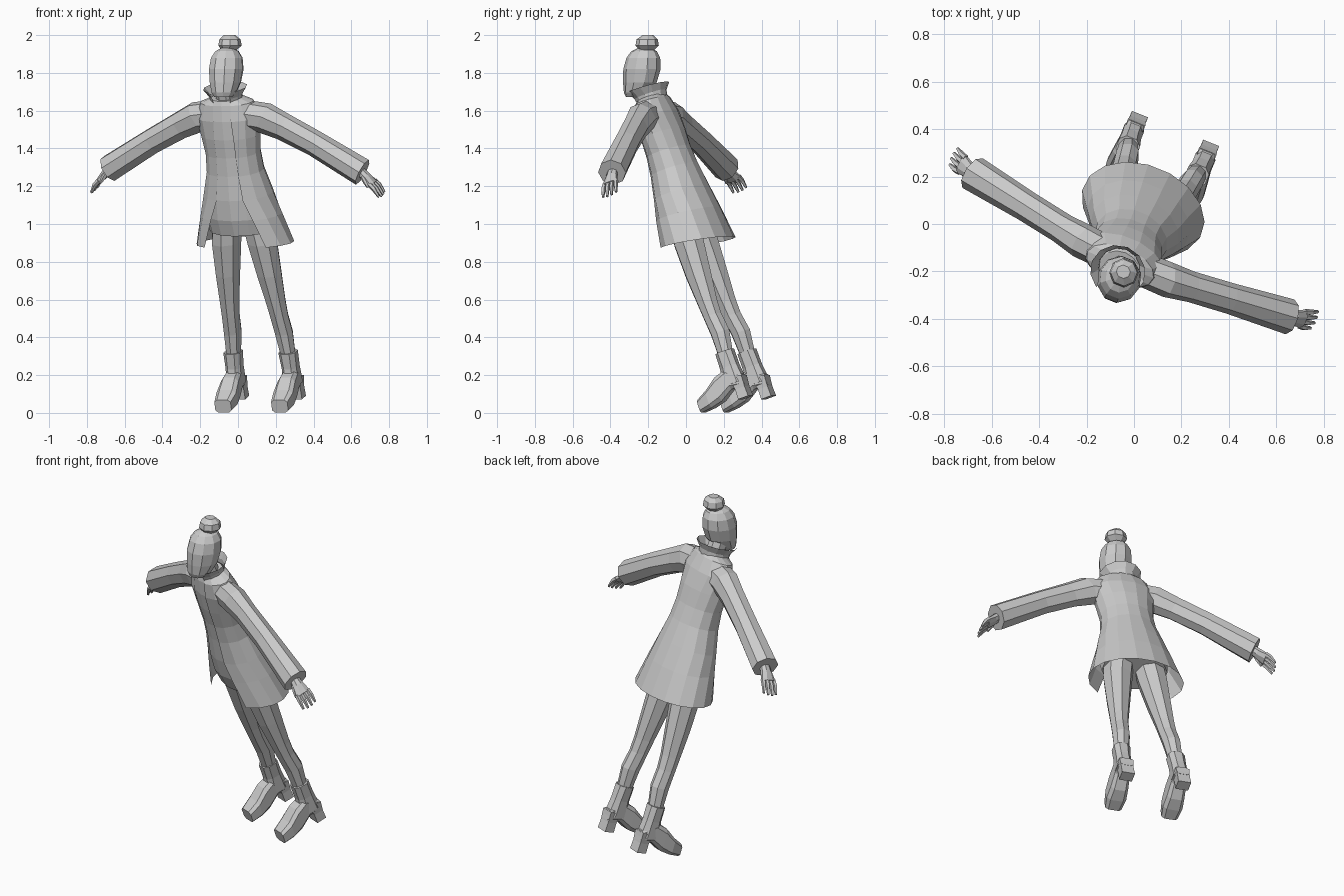
import bpy, bmesh
from math import sin, cos, asin, pi, radians, copysign
from mathutils import Vector, Matrix

if "Cube" in bpy.data.objects:
    bpy.data.objects.remove(bpy.data.objects["Cube"])

grey = bpy.data.materials.new("plain grey")
grey.use_nodes = True
grey.diffuse_color = (0.6, 0.6, 0.6, 1)
grey.node_tree.nodes["Principled BSDF"].inputs["Base Color"].default_value = (0.6, 0.6, 0.6, 1)

# Body frame: turned sideways and leaning forward; the arms twist a little further
TURN = Matrix.Rotation(radians(-22), 4, 'Z')
LEAN = TURN @ Matrix.Rotation(radians(19), 4, 'X')
BODY = Matrix.Translation((-0.06, -0.18, 1.66)) @ LEAN @ Matrix.Translation((0, 0, -1.673))
ARMS = BODY @ Matrix.Translation((0.012, 0, 0)) @ Matrix.Rotation(radians(-2.5), 4, 'Z')
X, Y, Z = Vector((1, 0, 0)), Vector((0, 1, 0)), Vector((0, 0, 1))


def finish(name, bm, frame=BODY, mirror=False):
    bmesh.ops.recalc_face_normals(bm, faces=bm.faces)
    mesh = bpy.data.meshes.new(name)
    bm.to_mesh(mesh)
    bm.free()
    mesh.materials.append(grey)
    obj = bpy.data.objects.new(name, mesh)
    bpy.context.collection.objects.link(obj)
    obj.matrix_world = frame
    if mirror:
        obj.modifiers.new("Mirror", 'MIRROR')
    return obj


def bridge(bm, rows, closed=True):
    """Join rows of points with quads."""
    grid = [[bm.verts.new(p) for p in row] for row in rows]
    n = len(grid[0])
    for low, high in zip(grid, grid[1:]):
        for i in range(n if closed else n - 1):
            j = (i + 1) % n
            bm.faces.new((low[i], low[j], high[j], high[i]))
    return grid


def tube(bm, rings, side=X, along=Z, n=8, phase=0.5, power=1.0):
    """Capped tube; each ring is (centre, half width, half depth). Low power is boxy."""
    side = side.normalized()
    other = along.cross(side).normalized()
    angles = [2 * pi * (i + phase) / n for i in range(n)]
    shape = [[copysign(abs(v) ** power, v) for v in (cos(t), sin(t))] for t in angles]
    rows = [[Vector(centre) + side * a * u + other * b * v for u, v in shape]
            for centre, a, b in rings]
    grid = bridge(bm, rows)
    bm.faces.new(grid[0])
    bm.faces.new(grid[-1])


def part(name, rings, frame=BODY, mirror=False, **options):
    bm = bmesh.new()
    tube(bm, rings, **options)
    return finish(name, bm, frame, mirror)


def open_wrap(name, rows, n=14):
    """Open-fronted sheet; rows are (height, half width, half depth, half gap, slope)."""
    points = []
    for z, a, b, gap, slope in rows:
        start = asin(gap / a)
        row = []
        for i in range(n):
            t = start + (2 * pi - 2 * start) * i / (n - 1)
            y = -b * cos(t)
            row.append((a * sin(t), y, z - slope * y))
        points.append(row)
    bm = bmesh.new()
    bridge(bm, points, closed=False)
    return finish(name, bm)


# Coat, collar and the dress showing in the opening
coat_rows = [
    (1.685, 0.09, 0.075, 0.045, 0), (1.662, 0.15, 0.085, 0.05, 0),
    (1.58, 0.185, 0.105, 0.05, 0), (1.48, 0.165, 0.115, 0.055, 0),
    (1.38, 0.152, 0.117, 0.055, 0), (1.28, 0.158, 0.127, 0.06, 0),
    (1.15, 0.193, 0.147, 0.075, 0), (1.03, 0.225, 0.167, 0.12, 0.08),
    (0.87, 0.27, 0.187, 0.175, 0.15)]
open_wrap("coat", coat_rows)
open_wrap("collar", [(1.66, 0.085, 0.08, 0.045, 0), (1.70, 0.09, 0.09, 0.05, 0),
                     (1.74, 0.118, 0.115, 0.06, 0.05)], n=11)
dress = [((0, 0, z), a * 0.95, b * 0.95) for z, a, b, gap, slope in coat_rows[:7]]
part("dress", dress + [((0, 0, 1.04), 0.195, 0.145), ((0, 0, 0.95), 0.185, 0.13)], n=14)

# Neck, head and bun
part("neck", [((0, 0, 1.64), 0.055, 0.055), ((0, -0.01, 1.76), 0.05, 0.055)])
HEAD = Matrix.Translation((-0.063, -0.235, 0)) @ TURN
part("head", [((0, -0.045, 1.672), 0.048, 0.04), ((0, -0.03, 1.695), 0.068, 0.066),
              ((0, -0.01, 1.75), 0.084, 0.09), ((0, 0.002, 1.82), 0.093, 0.1),
              ((0, 0.01, 1.88), 0.085, 0.09), ((0, 0.014, 1.915), 0.062, 0.068),
              ((0, 0.016, 1.932), 0.03, 0.034)], frame=HEAD, n=10, phase=0)
part("hair_bun", [((0.004, 0.03, 1.915), 0.035, 0.035), ((0.008, 0.035, 1.945), 0.062, 0.062),
                  ((0.008, 0.035, 1.978), 0.056, 0.056), ((0.004, 0.038, 2.0), 0.03, 0.028)],
     frame=HEAD)

# Sleeves
arm_dir = Vector((0.552, -0.02, -0.3)).normalized()
part("sleeve", [((0.09, 0.0, 1.585), 0.07, 0.088), ((0.19, 0.0, 1.573), 0.074, 0.086),
                ((0.3, -0.002, 1.524), 0.064, 0.075), ((0.47, -0.008, 1.437), 0.065, 0.07),
                ((0.735, -0.025, 1.284), 0.076, 0.074)],
     frame=ARMS, mirror=True, side=Y, along=arm_dir)

# Hands: palm, four fingers and a thumb
hand_dir = Vector((0.12, -0.01, -0.115)).normalized()
wrist = Vector((0.718, -0.024, 1.295))
knuckles = wrist + hand_dir * 0.105
bm = bmesh.new()
tube(bm, [(wrist, 0.027, 0.024), (wrist + hand_dir * 0.05, 0.034, 0.025),
          (knuckles, 0.047, 0.017)], side=Y, along=hand_dir)
for k in range(4):
    spread = (k - 1.5) * 0.023
    reach = 0.08 - 0.008 * abs(k - 1.4)
    root = knuckles + Y * spread - hand_dir * 0.01
    middle = root + hand_dir * reach * 0.5 + Y * spread * 0.1
    tip = root + hand_dir * reach + Y * spread * 0.15 - Z * 0.018
    tube(bm, [(root, 0.013, 0.014), (middle, 0.012, 0.013), (tip, 0.007, 0.007)],
         side=Y, along=hand_dir, n=5)
thumb_root = wrist + hand_dir * 0.035 - Y * 0.02
thumb_dir = (hand_dir - Y * 0.45 - Z * 0.45).normalized()
tube(bm, [(thumb_root, 0.015, 0.015), (thumb_root + thumb_dir * 0.035, 0.013, 0.013),
          (thumb_root + thumb_dir * 0.07, 0.006, 0.006)], side=Y, along=thumb_dir, n=5)
finish("hand", bm, frame=ARMS, mirror=True)

# Legs
part("leg", [((0.085, 0, 1.0), 0.085, 0.088), ((0.102, -0.008, 0.88), 0.084, 0.085),
             ((0.118, -0.006, 0.7), 0.069, 0.073), ((0.132, 0.0, 0.54), 0.055, 0.057),
             ((0.138, 0.006, 0.46), 0.051, 0.052), ((0.146, 0.022, 0.36), 0.05, 0.054),
             ((0.156, 0.018, 0.23), 0.041, 0.042)], mirror=True, phase=0)

# Boots: shaft, foot with platform sole, and block heel
bm = bmesh.new()
tube(bm, [((0.157, 0.018, 0.255), 0.05, 0.05), ((0.16, 0.02, 0.17), 0.045, 0.052),
          ((0.162, 0.018, 0.075), 0.047, 0.068)], power=0.8)
tube(bm, [((0.162, 0.082, 0.078), 0.036, 0.03), ((0.162, 0.0, 0.105), 0.045, 0.058),
          ((0.162, -0.07, 0.073), 0.052, 0.068), ((0.162, -0.135, 0.042), 0.058, 0.051),
          ((0.162, -0.2, 0.023), 0.048, 0.037)], along=-Y, power=0.5)
tube(bm, [((0.162, 0.048, 0.1), 0.056, 0.05), ((0.162, 0.052, 0.04), 0.05, 0.04),
          ((0.162, 0.054, -0.015), 0.052, 0.042)], n=4)
finish("boot", bm, mirror=True)
